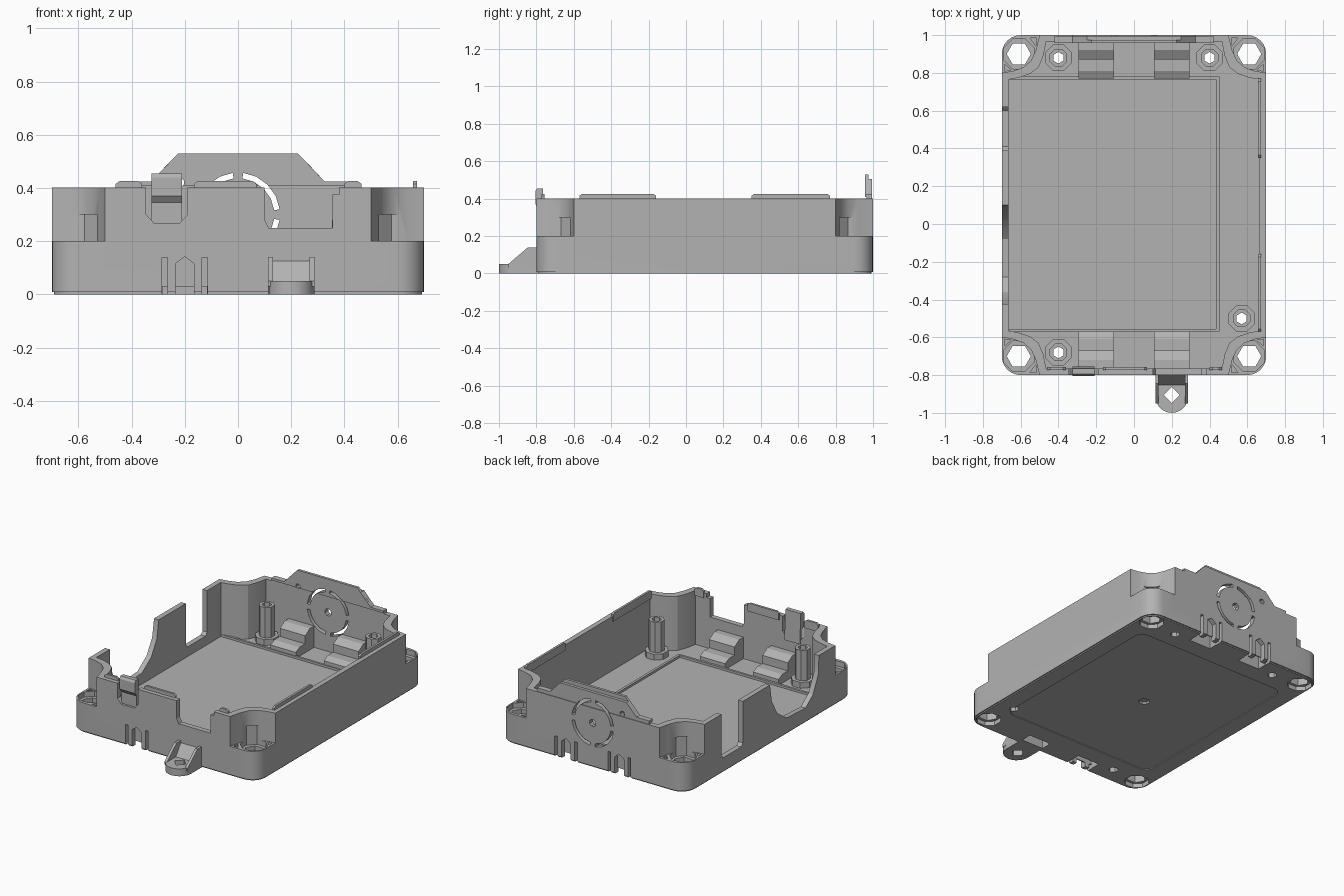
import bpy, bmesh, math
from mathutils import Vector

if "Cube" in bpy.data.objects:
    bpy.data.objects.remove(bpy.data.objects["Cube"], do_unlink=True)

grey = bpy.data.materials.new("plain grey")
grey.use_nodes = True
grey.diffuse_color = (0.45, 0.45, 0.45, 1)
grey.node_tree.nodes["Principled BSDF"].inputs["Base Color"].default_value = (0.45, 0.45, 0.45, 1)

YC = 0.1  # middle of the tray along y


def prism(name, pts, axis, a, b):
    """Extrude a 2D outline along an axis from a to b."""
    place = {"x": lambda p, t: (t, p[0], p[1]),
             "y": lambda p, t: (p[0], t, p[1]),
             "z": lambda p, t: (p[0], p[1], t)}[axis]
    bm = bmesh.new()
    lo = [bm.verts.new(place(p, a)) for p in pts]
    hi = [bm.verts.new(place(p, b)) for p in pts]
    bm.faces.new(lo)
    bm.faces.new(hi[::-1])
    n = len(pts)
    for i in range(n):
        bm.faces.new((lo[i], hi[i], hi[(i + 1) % n], lo[(i + 1) % n]))
    bmesh.ops.recalc_face_normals(bm, faces=bm.faces)
    me = bpy.data.meshes.new(name)
    bm.to_mesh(me)
    bm.free()
    me.materials.append(grey)
    ob = bpy.data.objects.new(name, me)
    bpy.context.collection.objects.link(ob)
    return ob


def box(name, x, y, z):
    return prism(name, [(x[0], y[0]), (x[1], y[0]), (x[1], y[1]), (x[0], y[1])], "z", *z)


def ngon(x, y, r, n, turn=0.5):
    return [(x + r * math.cos(2 * math.pi * (i + turn) / n),
             y + r * math.sin(2 * math.pi * (i + turn) / n)) for i in range(n)]


def combine(target, tool, op="DIFFERENCE", keep=False):
    m = target.modifiers.new("join", "BOOLEAN")
    m.operation, m.object, m.solver = op, tool, "EXACT"
    bpy.ops.object.select_all(action="DESELECT")
    bpy.context.view_layer.objects.active = target
    target.select_set(True)
    bpy.ops.object.modifier_apply(modifier=m.name)
    if not keep:
        bpy.data.objects.remove(tool, do_unlink=True)


def four_way(q):
    """Mirror one corner of an outline to all four corners."""
    pts = (q + [(-x, y) for x, y in q[::-1]] + [(-x, -y) for x, y in q]
           + [(x, -y) for x, y in q[::-1]])
    return [(x, y + YC) for x, y in pts]


def rounded(hx, hy, r, steps=6):
    return four_way([(hx - r + r * math.cos(a), hy - r + r * math.sin(a))
                     for a in (math.pi / 2 * i / steps for i in range(steps + 1))])


# Tray: low rounded base, upper walls stepped in around the corner screws
body = prism("tray_body", rounded(0.7, 0.9, 0.1), "z", 0.008, 0.2)
combine(body, prism("foot", rounded(0.692, 0.892, 0.095), "z", 0, 0.05), "UNION")
outer = [(0.7, 0.7), (0.64, 0.71), (0.585, 0.73), (0.545, 0.765), (0.52, 0.82), (0.5, 0.9)]
inner = [(0.665, 0.665), (0.61, 0.675), (0.55, 0.695), (0.505, 0.73), (0.48, 0.79), (0.465, 0.865)]
combine(body, prism("upper", four_way(outer), "z", 0.1, 0.402), "UNION")

# Raised back plate, in two layers
for y0, y1, top in ((0.957, 0.975, 0.53), (0.97, 0.995, 0.505)):
    half = [(0.42, 0.3), (0.42, 0.425), (0.325, 0.425), (0.225 + (0.53 - top), top)]
    combine(body, prism("plate", half + [(-x, z) for x, z in half[::-1]], "y", y0, y1), "UNION")
combine(body, prism("cavity", four_way(inner), "z", 0.035, 0.385))
combine(body, box("cavity_top", (-0.46, 0.46), (-0.76, 0.957), (0.3, 0.7)))
combine(body, prism("cavity_rim", four_way(inner), "z", 0.38, 0.41))

# Back knockout: arc slots, centre hole and a small side hole
for k in range(4):
    ang = [math.radians(90 * k + 7 + 76 * i / 4) for i in range(5)]
    arc = [(r * math.cos(a), 0.3 + r * math.sin(a))
           for r, seq in ((0.158, ang), (0.137, ang[::-1])) for a in seq]
    combine(body, prism("slot", arc, "y", 0.9, 1.1))
combine(body, prism("hole", ngon(0, 0.3, 0.025, 8), "y", 0.9, 1.1))
combine(body, prism("hole", ngon(-0.22, 0.42, 0.018, 8), "y", 0.9, 1.1))

# Front wall openings
combine(body, prism("notch", [(0.1, 0.6), (0.1, 0.28), (0.115, 0.25), (0.355, 0.25), (0.355, 0.28),
                              (0.355, 0.375), (0.38, 0.375), (0.38, 0.6)], "y", -0.9, -0.755))
combine(body, prism("clip_gap", [(-0.345, 0.6), (-0.345, 0.3), (-0.315, 0.267), (-0.22, 0.267),
                                 (-0.19, 0.3), (-0.19, 0.6)], "y", -0.9, -0.755))

# Side wall openings at -x
combine(body, prism("dip", [(0.1, 0.6), (0.1, 0.4), (0.08, 0.28), (0.02, 0.18), (-0.08, 0.11),
                            (-0.28, 0.1), (-0.36, 0.16), (-0.42, 0.28), (-0.43, 0.6)], "x", -0.8, -0.655))
combine(body, prism("gap", [(0.39, 0.6), (0.39, 0.12), (0.41, 0.1), (0.6, 0.1), (0.62, 0.12),
                            (0.62, 0.6)], "x", -0.8, -0.655))

# Corner screw holes with counterbores and small corner pockets
for sx in (-1, 1):
    for sy in (-1, 1):
        x, y = sx * 0.61, YC + sy * 0.8
        combine(body, prism("bore", ngon(x, y, 0.086, 8), "z", 0.165, 0.3))
        combine(body, prism("bore", ngon(x, y, 0.08, 8), "z", -0.1, 0.03))
        combine(body, prism("hole", ngon(x, y, 0.064, 6, 0), "z", -0.1, 0.3))
        for tri in ([(0.685, 0.71), (0.685, 0.745), (0.65, 0.715)],
                    [(0.515, 0.885), (0.55, 0.885), (0.52, 0.845)]):
            combine(body, prism("pocket", [(sx * u, YC + sy * v) for u, v in tri], "z", 0.1, 0.3))

# Underside panel and dimple
combine(body, prism("recess", rounded(0.58, 0.66, 0.06), "z", -0.1, 0.005))
combine(body, prism("dimple", ngon(0, YC, 0.035, 8), "z", -0.1, 0.02))

# Screw posts with through holes
parts = []
for i, (x, y) in enumerate(((-0.4, 0.88), (0.4, 0.88), (0.57, -0.5), (-0.4, -0.68))):
    post = prism("screw_post_%d" % (i + 1), ngon(x, y, 0.05, 8), "z", 0.02, 0.28)
    combine(post, prism("collar", ngon(x, y, 0.075, 8), "z", 0.03, 0.075), "UNION")
    hole = prism("hole", ngon(x, y, 0.031, 6), "z", -0.1, 0.4)
    combine(post, hole, keep=True)
    combine(body, hole)
    parts.append(post)

# Clip housings with pockets open below and slits through the wall
step = [(0.67, 0.03), (0.67, 0.075), (0.71, 0.095), (0.77, 0.095), (0.77, 0.15), (0.82, 0.18),
        (0.868, 0.18), (0.868, 0.03)]
for s, end in ((-1, "front"), (1, "back")):
    for cx, side in ((-0.2, "right"), (0.2, "left")):
        house = prism("clip_housing_%s_%s" % (end, side), [(YC + s * v, z) for v, z in step],
                      "x", cx - 0.095, cx + 0.095)
        ys = sorted((YC + s * 0.785, YC + s * 0.86))
        pocket = box("pocket", (cx - 0.083, cx + 0.083), ys, (-0.1, 0.14))
        combine(house, pocket, keep=True)
        combine(body, pocket)
        parts.append(house)
        ys = sorted((YC + s * 0.85, YC + s * 0.95))
        if (end, side) != ("front", "left"):
            for off in (-0.075, 0.075):
                combine(body, box("slit", (cx + off - 0.01, cx + off + 0.01), ys, (-0.1, 0.138)))
            combine(body, prism("arch", [(cx - 0.035, -0.1), (cx + 0.035, -0.1), (cx + 0.035, 0.115),
                                         (cx, 0.142), (cx - 0.035, 0.115)], "y", *ys))

# Floor ridges around the inner panel
parts += [box("floor_ridge_side", (0.435, 0.452), (-0.57, 0.78), (0.03, 0.05)),
          box("floor_ridge_back", (-0.66, 0.45), (0.765, 0.78), (0.03, 0.05)),
          box("floor_ridge_front", (-0.66, 0.45), (-0.57, -0.555), (0.03, 0.05))]

# Locating lips on the rim
for i, (a, b) in enumerate(((-0.57, -0.16), (0.35, 0.77))):
    parts.append(prism("side_lip_%d" % (i + 1), [(a, 0.37), (b, 0.37), (b, 0.415), (b - 0.015, 0.426),
                                                 (a + 0.015, 0.426), (a, 0.415)], "x", 0.657, 0.672))
for i, (a, b) in enumerate(((-0.46, -0.36), (-0.165, 0.07), (0.4, 0.465))):
    parts.append(prism("front_lip_%d" % (i + 1), [(a, 0.37), (b, 0.37), (b, 0.415), (b - 0.015, 0.426),
                                                  (a + 0.015, 0.426), (a, 0.415)], "y", -0.772, -0.757))

# Front release clip
parts.append(prism("release_clip", [(-0.805, 0.44), (-0.795, 0.455), (-0.765, 0.455), (-0.755, 0.25),
                                    (-0.785, 0.25), (-0.785, 0.345), (-0.805, 0.37)], "x", -0.325, -0.21))

# Mounting tab with rounded nose, ramped cheeks and hole
nose = [(0.2 + 0.087 * math.cos(a), -0.913 + 0.087 * math.sin(a))
        for a in (math.pi + math.pi * i / 10 for i in range(11))]
tab = prism("mounting_tab", [(0.113, -0.78)] + nose + [(0.287, -0.78)], "z", 0, 0.05)
ramp = [(-0.95, 0.03), (-0.95, 0.05), (-0.845, 0.14), (-0.78, 0.14), (-0.78, 0.03)]
for x in (0.113, 0.269):
    combine(tab, prism("cheek", ramp, "x", x, x + 0.018), "UNION")
combine(tab, prism("web", [(-0.86, 0.04), (-0.79, 0.14), (-0.78, 0.14), (-0.78, 0.04)],
                   "x", 0.12, 0.28), "UNION")
combine(tab, prism("hole", ngon(0.2, -0.905, 0.043, 4, 0), "z", -0.1, 0.3))
parts.append(tab)

# Shading
bpy.ops.object.select_all(action="DESELECT")
for ob in parts + [body]:
    ob.select_set(True)
bpy.context.view_layer.objects.active = body
bpy.ops.object.shade_smooth_by_angle(angle=math.radians(25))
